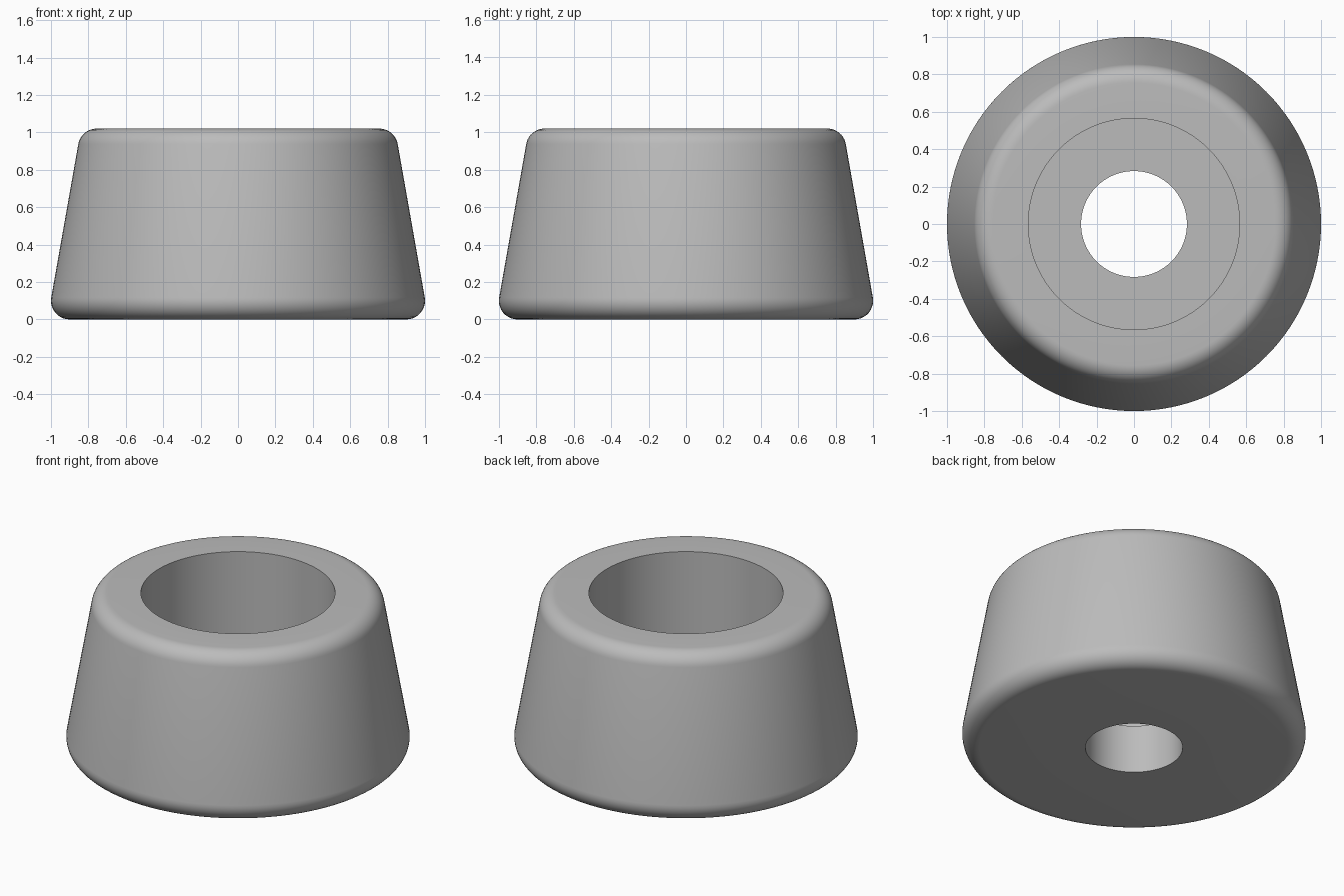
import bpy, bmesh
from math import radians, cos, sin, tan

if "Cube" in bpy.data.objects:
    bpy.data.objects.remove(bpy.data.objects["Cube"], do_unlink=True)

HEIGHT, BASE_R, DRAFT, FILLET = 1.02, 1.0, 10, 0.1
BORE_R, HOLE_R, LEDGE_Z = 0.565, 0.283, 0.31
SEGMENTS, ARC_STEPS = 128, 10


def arc(cx, cz, start, end):
    """Quarter-like fillet in the radius/height plane, angles in degrees."""
    angles = [radians(start + (end - start) * i / ARC_STEPS) for i in range(ARC_STEPS + 1)]
    return [(cx + FILLET * cos(a), cz + FILLET * sin(a)) for a in angles]


# Fillet centres sit on a line parallel to the drafted side
low_x, low_z = BASE_R - FILLET, FILLET
top_z = HEIGHT - FILLET
top_x = low_x - (top_z - low_z) * tan(radians(DRAFT))

# Closed section: hole, ledge, counterbore, top rim, drafted side, base
profile = [(HOLE_R, 0), (HOLE_R, LEDGE_Z), (BORE_R, LEDGE_Z), (BORE_R, HEIGHT)]
profile += arc(top_x, top_z, 90, DRAFT)
profile += arc(low_x, low_z, DRAFT, -90)

# Revolve the section around z
bm = bmesh.new()
verts = [bm.verts.new((r, 0, z)) for r, z in profile]
edges = [bm.edges.new((v, verts[(i + 1) % len(verts)])) for i, v in enumerate(verts)]
bmesh.ops.spin(bm, geom=verts + edges, cent=(0, 0, 0), axis=(0, 0, 1),
               angle=radians(360), steps=SEGMENTS, use_merge=True)
bmesh.ops.remove_doubles(bm, verts=bm.verts, dist=0.0001)
bmesh.ops.recalc_face_normals(bm, faces=bm.faces)
mesh = bpy.data.meshes.new("tapered_foot")
bm.to_mesh(mesh)
bm.free()
foot = bpy.data.objects.new("tapered_foot", mesh)
bpy.context.collection.objects.link(foot)

# Grey rubber
grey = bpy.data.materials.new("grey_rubber")
grey.use_nodes = True
colour = (0.5, 0.5, 0.5, 1)
grey.diffuse_color = colour
grey.node_tree.nodes["Principled BSDF"].inputs["Base Color"].default_value = colour
mesh.materials.append(grey)

# Smooth walls with crisp bore edges
bpy.ops.object.select_all(action="DESELECT")
foot.select_set(True)
bpy.context.view_layer.objects.active = foot
bpy.ops.object.shade_smooth_by_angle(angle=radians(30))
